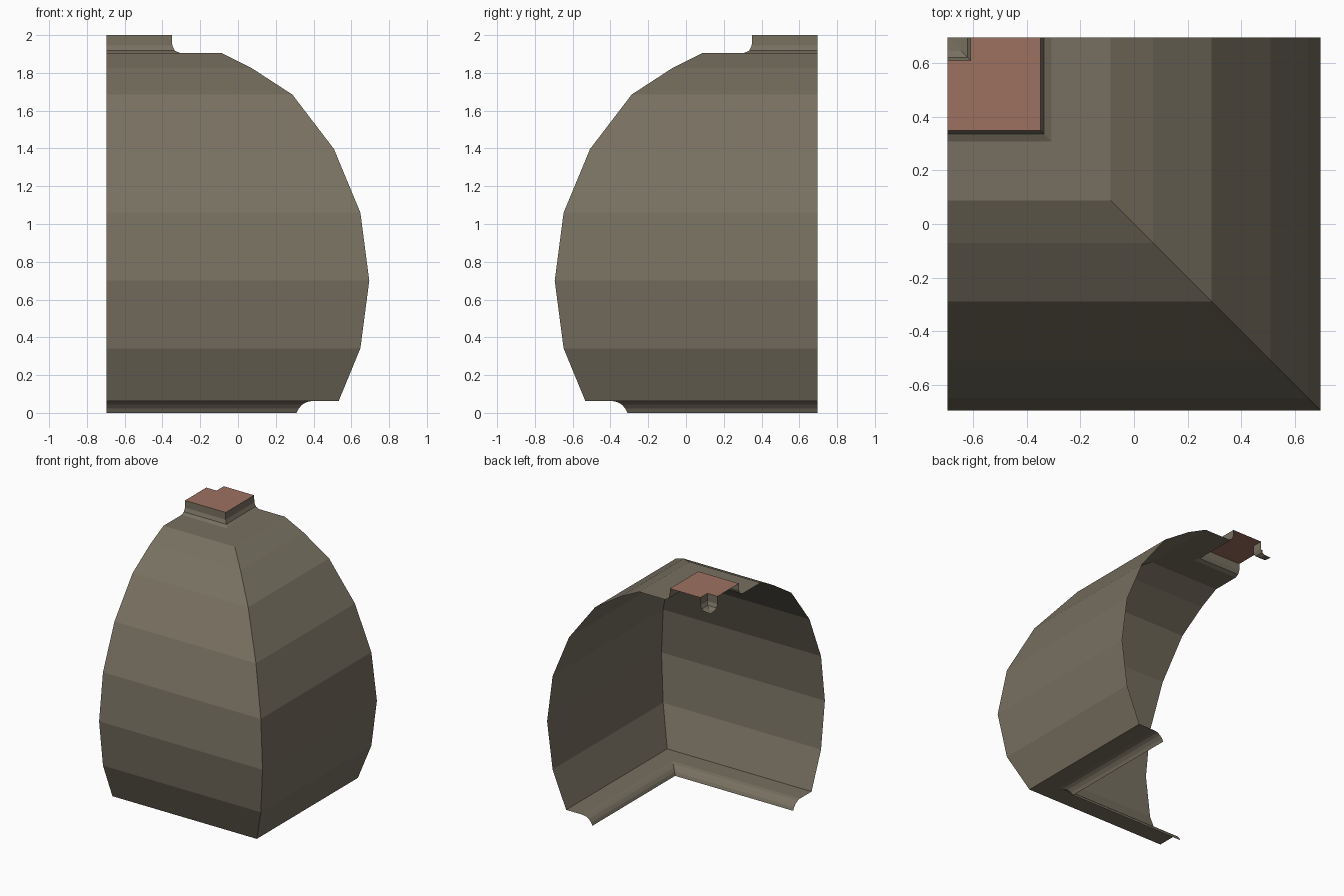
import bpy, bmesh

if "Cube" in bpy.data.objects:
    bpy.data.objects.remove(bpy.data.objects["Cube"])

AXIS_X, AXIS_Y = -0.695, 0.695   # centre of the full square dome; this is one quarter


def material(name, rgb):
    m = bpy.data.materials.new(name)
    m.diffuse_color = (*rgb, 1)
    m.use_nodes = True
    m.node_tree.nodes["Principled BSDF"].inputs["Base Color"].default_value = m.diffuse_color
    return m


stone = material("grey brown", (0.187, 0.163, 0.119))
red = material("dull red", (0.34, 0.165, 0.12))


def mitred_sweep(name, profile, mat):
    """Sweep (radius, z) points round two sides of a square, mitred at the corner."""
    bm = bmesh.new()
    rows = []
    for r, z in profile:
        pts = [(AXIS_X, AXIS_Y - r, z), (AXIS_X + r, AXIS_Y - r, z), (AXIS_X + r, AXIS_Y, z)]
        rows.append([bm.verts.new(p) for p in pts])
    for a, b in zip(rows, rows[1:]):
        for i in range(2):
            bm.faces.new((a[i], a[i + 1], b[i + 1], b[i]))
    bmesh.ops.remove_doubles(bm, verts=bm.verts, dist=0.0005)
    mesh = bpy.data.meshes.new(name)
    bm.to_mesh(mesh)
    bm.free()
    mesh.materials.append(mat)
    obj = bpy.data.objects.new(name, mesh)
    bpy.context.collection.objects.link(obj)
    return obj


# Coved lip below the dome, open underneath
mitred_sweep("base_cove", [(1.005, 0), (1.016, 0.023), (1.035, 0.044),
                           (1.058, 0.057), (1.085, 0.063)], stone)

# Faceted dome shell with its flat underside ledge and flat shoulder
mitred_sweep("dome_shell", [(1.085, 0.063), (1.228, 0.063), (1.343, 0.342), (1.39, 0.70),
                            (1.343, 1.06), (1.203, 1.397), (0.983, 1.685),
                            (0.765, 1.827), (0.607, 1.905), (0.388, 1.905)], stone)

# Small neck with a cove at its foot
mitred_sweep("neck", [(0.388, 1.905), (0.36, 1.918), (0.347, 1.945), (0.346, 2.0)], stone)

# Red top plate around the central well
mitred_sweep("top_plate", [(0.346, 2.0), (0.087, 2.0)], red)

# Central well with rounded bottom edge
mitred_sweep("centre_well", [(0.087, 2.0), (0.087, 1.94), (0.075, 1.915),
                             (0.05, 1.902), (0, 1.898)], stone)
